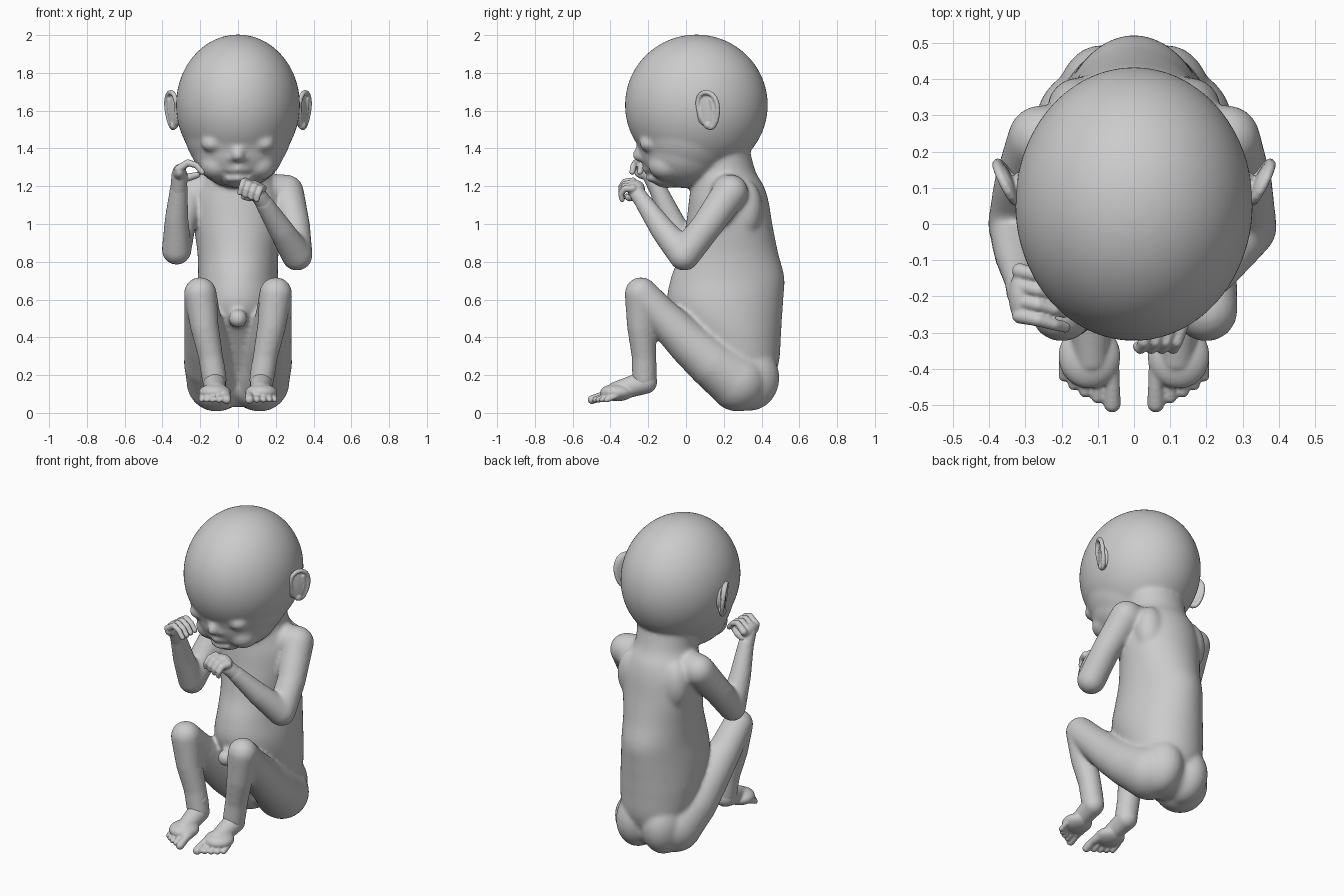
import bpy, bmesh, math
from mathutils import Vector, Matrix


def ball(bm, c, r, rot=None):
    """Ellipsoid: centre, radius or three radii."""
    r = (r, r, r) if isinstance(r, (int, float)) else r
    n = 96 if max(r) > 0.2 else 32
    m = Matrix.Translation(c) @ (rot or Matrix()) @ Matrix.Diagonal((*r, 1))
    bmesh.ops.create_uvsphere(bm, u_segments=n, v_segments=n // 2, radius=1, matrix=m)


def limb(bm, pts):
    """Tapered rounded chain through (x, y, z, radius) points."""
    for p in pts:
        ball(bm, p[:3], p[3])
    for p, q in zip(pts, pts[1:]):
        a, b = Vector(p[:3]), Vector(q[:3])
        d = b - a
        m = Matrix.Translation((a + b) / 2) @ d.to_track_quat('Z', 'Y').to_matrix().to_4x4()
        bmesh.ops.create_cone(bm, cap_ends=True, segments=32, radius1=p[3], radius2=q[3],
                              depth=d.length, matrix=m)


def loft(bm, sections, n=64, sub=6):
    """Closed smooth skin through (z, y_front, y_back, half_width) ellipses."""
    v = [Vector(s) for s in sections]
    v = [2 * v[0] - v[1]] + v + [2 * v[-1] - v[-2]]
    rows = []
    for a, b, c, d in zip(v, v[1:], v[2:], v[3:]):
        for k in range(sub):
            t = k / sub
            rows.append(b + (c - a) * t / 2 + (2 * a - 5 * b + 4 * c - d) * t * t / 2
                        + (3 * b - a - 3 * c + d) * t ** 3 / 2)
    rows.append(v[-2])
    rings = []
    for z, y0, y1, w in rows:
        rings.append([bm.verts.new((w * math.cos(t), (y0 + y1) / 2 + (y1 - y0) / 2 * math.sin(t), z))
                      for t in (2 * math.pi * i / n for i in range(n))])
    for a, b in zip(rings, rings[1:]):
        for i in range(n):
            bm.faces.new((a[i], a[(i + 1) % n], b[(i + 1) % n], b[i]))
    bm.faces.new(rings[0])
    bm.faces.new(rings[-1])


def finish(bm, name, voxel, smooth):
    """Fuse the overlapping volumes into one soft skin."""
    bmesh.ops.recalc_face_normals(bm, faces=bm.faces)
    me = bpy.data.meshes.new(name)
    bm.to_mesh(me)
    bm.free()
    ob = bpy.data.objects.new(name, me)
    bpy.context.collection.objects.link(ob)
    re = ob.modifiers.new("fuse", 'REMESH')
    re.mode = 'VOXEL'
    re.voxel_size = voxel
    re.use_smooth_shade = True
    sm = ob.modifiers.new("soften", 'SMOOTH')
    sm.factor = 0.5
    sm.iterations = smooth
    return ob


body = bmesh.new()

# torso and neck
loft(body, [(0.10, 0.20, 0.42, 0.13), (0.25, 0.10, 0.488, 0.20), (0.40, 0.00, 0.502, 0.225),
            (0.50, -0.07, 0.508, 0.23), (0.60, -0.10, 0.515, 0.225), (0.72, -0.078, 0.52, 0.212),
            (0.85, -0.03, 0.487, 0.215), (1.00, 0.0, 0.457, 0.235), (1.12, 0.015, 0.437, 0.235),
            (1.20, 0.025, 0.412, 0.21), (1.28, 0.03, 0.368, 0.18), (1.42, 0.05, 0.33, 0.18)])

# cranium, face, chin, nose, lips, eyelids
ball(body, (0, 0.055, 1.63), (0.328, 0.378, 0.373))
ball(body, (0, 0.02, 1.50), (0.285, 0.29, 0.28))
ball(body, (0, -0.005, 1.40), (0.245, 0.24, 0.21))
ball(body, (0, -0.10, 1.255), (0.10, 0.09, 0.065))
limb(body, [(0, -0.225, 1.43, 0.025), (0, -0.248, 1.365, 0.036)])
for s in (-1, 1):
    ball(body, (s * 0.135, -0.192, 1.425), (0.06, 0.055, 0.045))
    ball(body, (s * 0.11, -0.10, 1.31), (0.09, 0.10, 0.08))
    ball(body, (s * 0.032, -0.225, 1.35), 0.025)
    for z, y in ((1.293, -0.212), (1.243, -0.192)):
        limb(body, [(0, y, z, 0.023), (s * 0.055, y + 0.02, z - 0.005, 0.015)])

# navel stump
limb(body, [(0, 0.0, 0.50, 0.048), (0, -0.118, 0.50, 0.05)])

# seat between the legs
ball(body, (0, 0.31, 0.165), (0.12, 0.15, 0.135))

for s in (-1, 1):
    # buttocks, thighs and lower legs
    ball(body, (s * 0.09, 0.335, 0.185), (0.125, 0.16, 0.175))
    limb(body, [(s * 0.115, 0.275, 0.165, 0.158), (s * 0.155, 0.14, 0.26, 0.132),
                (s * 0.168, 0.02, 0.365, 0.117),
                (s * 0.19, -0.14, 0.525, 0.095), (s * 0.20, -0.238, 0.632, 0.087),
                (s * 0.178, -0.237, 0.46, 0.076), (s * 0.145, -0.222, 0.30, 0.066),
                (s * 0.125, -0.22, 0.175, 0.066)])
    # shoulders and shoulder blades
    limb(body, [(s * 0.08, 0.20, 1.17, 0.10), (s * 0.25, 0.235, 1.168, 0.094)])
    ball(body, (s * 0.15, 0.32, 1.08), (0.09, 0.085, 0.15))

# arms, posed differently
limb(body, [(0.255, 0.235, 1.168, 0.094), (0.30, 0.11, 0.99, 0.082), (0.312, -0.01, 0.835, 0.083),
            (0.23, -0.12, 0.965, 0.067), (0.135, -0.225, 1.115, 0.048)])
limb(body, [(-0.255, 0.235, 1.168, 0.094), (-0.305, 0.11, 1.0, 0.082), (-0.325, 0.0, 0.862, 0.079),
            (-0.325, -0.08, 1.03, 0.063), (-0.312, -0.16, 1.21, 0.046)])
finish(body, "body", 0.01, 18)

# raised hand: fingers reach inwards over the palm
bm = bmesh.new()
limb(bm, [(-0.314, -0.15, 1.18, 0.044), (-0.31, -0.19, 1.26, 0.042)])
ball(bm, (-0.31, -0.20, 1.275), (0.036, 0.075, 0.042))
for i in range(4):
    y = -0.13 - 0.041 * i
    limb(bm, [(-0.315, y, 1.29, 0.022), (-0.265, y - 0.012, 1.325, 0.018),
              (-0.22, y - 0.025, 1.31, 0.016), (-0.19, y - 0.032, 1.275, 0.015)])
limb(bm, [(-0.30, -0.15, 1.24, 0.024), (-0.25, -0.16, 1.25, 0.02), (-0.215, -0.18, 1.26, 0.016)])
finish(bm, "raised_hand", 0.005, 4)

# lowered hand: fingers curl forwards and down
bm = bmesh.new()
limb(bm, [(0.16, -0.20, 1.08, 0.045), (0.11, -0.25, 1.15, 0.043)])
ball(bm, (0.085, -0.265, 1.185), (0.06, 0.048, 0.045), Matrix.Rotation(0.4, 4, 'Y'))
for i in range(4):
    x = 0.022 + 0.03 * i
    z = 1.225 - 0.012 * i
    limb(bm, [(x + 0.018, -0.28, z, 0.021), (x + 0.006, -0.325, z - 0.002, 0.017),
              (x - 0.004, -0.345, z - 0.03, 0.015), (x - 0.012, -0.338, z - 0.06, 0.014)])
limb(bm, [(0.10, -0.26, 1.15, 0.024), (0.06, -0.30, 1.14, 0.02), (0.03, -0.315, 1.145, 0.016)])
finish(bm, "lowered_hand", 0.005, 4)

for s, side in ((-1, "left"), (1, "right")):
    # foot with five toes
    bm = bmesh.new()
    limb(bm, [(s * 0.128, -0.22, 0.24, 0.06), (s * 0.125, -0.215, 0.163, 0.062),
              (s * 0.12, -0.31, 0.133, 0.055), (s * 0.118, -0.37, 0.115, 0.05)])
    ball(bm, (s * 0.123, -0.365, 0.108), (0.086, 0.09, 0.046))
    toes = ((0.06, -0.497, 0.024), (0.1, -0.478, 0.018), (0.135, -0.463, 0.017),
            (0.166, -0.444, 0.016), (0.193, -0.42, 0.016))
    for x, y, r in toes:
        limb(bm, [(s * (0.8 * x + 0.023), -0.37, 0.105, r + 0.006),
                  (s * x, y + 0.05, 0.09, r * 0.9), (s * x, y, 0.07, r)])
    finish(bm, side + "_foot", 0.006, 5)

    # ear: rim, thin bowl, inner ridge and lobe
    bm = bmesh.new()

    def spot(u, v):
        return (s * (0.35 + 0.026 * u + 0.006 * v), 0.118 + 0.050 * u - 0.012 * v, 1.603 + 0.094 * v)

    rim = [(*spot(math.cos(t) * (1 + 0.25 * math.sin(t)), math.sin(t)), 0.013)
           for t in (2 * math.pi * k / 24 for k in range(25))]
    limb(bm, rim)
    turn = Matrix.Rotation(-s * 0.46, 4, 'Z')
    ball(bm, (s * 0.345, 0.118, 1.603), (0.014, 0.06, 0.095), turn)
    limb(bm, [(*spot(0.45, 0.55), 0.010), (*spot(0.55, 0.0), 0.012), (*spot(0.2, -0.5), 0.014)])
    ball(bm, spot(-0.2, -0.85), 0.023)
    ball(bm, (s * 0.315, 0.10, 1.595), (0.025, 0.045, 0.075))
    finish(bm, side + "_ear", 0.005, 4)
